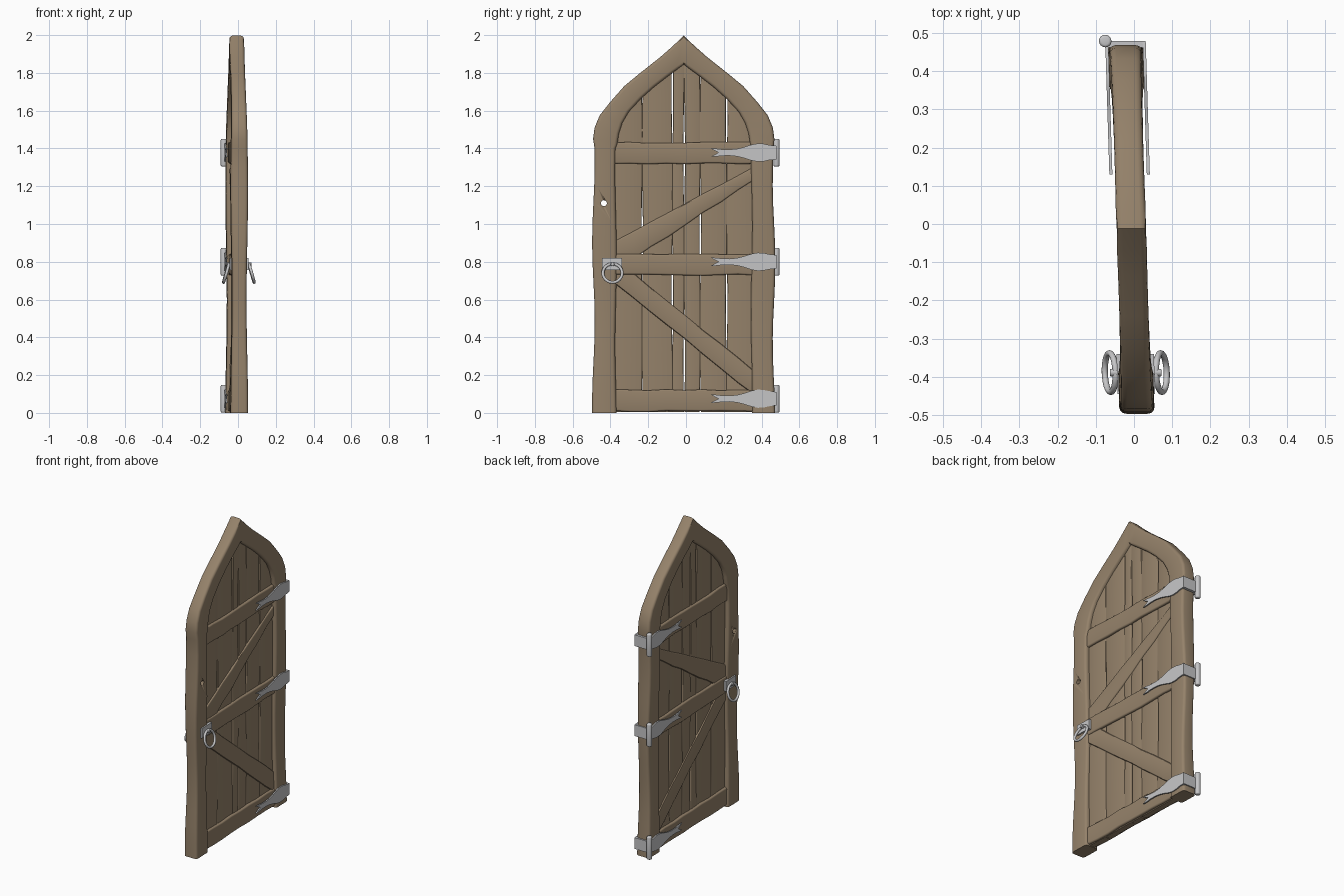
import bpy, bmesh, math, random
from mathutils import Matrix, Vector

if "Cube" in bpy.data.objects:
    bpy.data.objects.remove(bpy.data.objects["Cube"])

random.seed(4)
YC = -0.012                      # centre line of the door leaf
SHEAR = Matrix(((1, -0.031, 0, -0.0075), (0, 1, 0, 0), (0, 0, 1, 0), (0, 0, 0, 1)))


def material(name, rgb):
    m = bpy.data.materials.new(name)
    m.diffuse_color = (*rgb, 1)
    m.use_nodes = True
    m.node_tree.nodes["Principled BSDF"].inputs["Base Color"].default_value = m.diffuse_color
    return m


WOOD = material("weathered_wood", (0.30, 0.223, 0.145))
IRON = material("grey_iron", (0.56, 0.56, 0.57))


def finish(bm, name, mat, angle=32):
    """Turn a bmesh into a named object, set on the slightly swung door plane."""
    bmesh.ops.recalc_face_normals(bm, faces=bm.faces[:])
    bm.transform(SHEAR)
    me = bpy.data.meshes.new(name)
    bm.to_mesh(me)
    bm.free()
    me.materials.append(mat)
    ob = bpy.data.objects.new(name, me)
    bpy.context.collection.objects.link(ob)
    bpy.ops.object.select_all(action='DESELECT')
    bpy.context.view_layer.objects.active = ob
    ob.select_set(True)
    bpy.ops.object.shade_smooth_by_angle(angle=math.radians(angle))
    return ob


def loft(name, stations, c):
    """Rounded timber: each station is (point A, point B, half thickness) in y, z."""
    bm = bmesh.new()
    rings = []
    for a, b, h in stations:
        a, b = Vector(a), Vector(b)
        length = (b - a).length
        d = (b - a) / length
        ring = []
        for cx, ct, start in ((h - c, length - c, 0), (h - c, c, 90),
                              (c - h, c, 180), (c - h, length - c, 270)):
            for k in range(4):
                t = math.radians(start + 30 * k)
                p = a + d * (ct + c * math.cos(t))
                ring.append(bm.verts.new((cx + c * math.sin(t), p.x, p.y)))
        rings.append(ring)
    n = len(rings[0])
    for r, s in zip(rings, rings[1:]):
        for i in range(n):
            bm.faces.new((r[i], r[(i + 1) % n], s[(i + 1) % n], s[i]))
    bm.faces.new(rings[0])
    bm.faces.new(rings[-1])
    return finish(bm, name, WOOD)


def beam(name, a0, b0, a1, b1, h, wobble=0.004, n=8):
    st = []
    for k in range(n + 1):
        t = k / n
        j = [Vector((0, random.uniform(-wobble, wobble))) for _ in range(2)]
        st.append((Vector(a0).lerp(Vector(a1), t) + j[0],
                   Vector(b0).lerp(Vector(b1), t) + j[1],
                   h + random.uniform(-0.002, 0.002)))
    return loft(name, st, 0.009)


def plate(name, outline, x0, x1):
    """Flat iron plate: y, z outline extruded from x0 to x1."""
    bm = bmesh.new()
    f = bm.faces.new([bm.verts.new((x0, y, z)) for y, z in outline])
    ext = bmesh.ops.extrude_face_region(bm, geom=[f])
    bmesh.ops.translate(bm, vec=(x1 - x0, 0, 0),
                        verts=[v for v in ext['geom'] if isinstance(v, bmesh.types.BMVert)])
    return finish(bm, name, IRON)


def cylinder(name, loc, r, depth, rot=Matrix(), bevel=0.0, seg=16):
    bm = bmesh.new()
    bmesh.ops.create_cone(bm, cap_ends=True, segments=seg, radius1=r, radius2=r, depth=depth,
                          matrix=Matrix.Translation(loc) @ rot)
    if bevel:
        caps = [e for e in bm.edges if any(len(f.verts) > 4 for f in e.link_faces)]
        bmesh.ops.bevel(bm, geom=caps, offset=bevel, segments=3, profile=0.5, affect='EDGES')
    return finish(bm, name, IRON)


ALONG_X = Matrix.Rotation(math.pi / 2, 4, 'Y')

# Arched frame: outer and inner outline (distance from centre, height)
ARCH = [(.48, 1.45, .352, 1.42), (.472, 1.51, .343, 1.48), (.445, 1.575, .325, 1.535),
        (.39, 1.645, .29, 1.595), (.315, 1.73, .225, 1.665), (.23, 1.80, .155, 1.727),
        (.125, 1.883, .08, 1.785), (.06, 1.94, .035, 1.818)]


def thick(z):
    return 0.042 + 0.004 * math.cos(2 * math.pi * z / 1.2)


def half(s):
    pts = []
    for k in range(15):
        z = k * 0.1
        w = 0.007 * math.cos(2 * math.pi * z / 0.85 + 0.4 * s)
        pts.append(((YC + s * (.478 + w), z),
                    (YC + s * (.359 + 0.004 * math.sin(7 * z + s)), z), thick(z)))
    for o, oz, i, iz in ARCH:
        pts.append(((YC + s * o, oz), (YC + s * i, iz), thick(oz)))
    return pts


frame = loft("arched_frame",
             half(-1) + [((YC, 1.997), (YC, 1.845), .038)] + half(1)[::-1], 0.016)

# Keyhole through the frame
cutter = cylinder("keyhole_cutter", (0, -0.435, 1.11), 0.016, 0.3, ALONG_X)
cutter.data.materials.clear()
cutter.data.materials.append(WOOD)
mod = frame.modifiers.new("keyhole", 'BOOLEAN')
mod.operation, mod.object, mod.solver = 'DIFFERENCE', cutter, 'EXACT'
bpy.context.view_layer.objects.active = frame
bpy.ops.object.modifier_apply(modifier=mod.name)
bpy.data.objects.remove(cutter)


# Upright planks, their tops hidden in the middle of the arch
def top(y):
    d = abs(y - YC)
    mid = [((o + i) / 2, (oz + iz) / 2) for o, oz, i, iz in ARCH] + [(0, 1.92)]
    for (d0, z0), (d1, z1) in zip(mid, mid[1:]):
        if d1 <= d <= d0:
            return z0 + (z1 - z0) * (d - d0) / (d1 - d0)
    return mid[0][1]


SEAMS = [-0.40, -0.232, -0.072, -0.010, 0.075, 0.215, 0.38]
for i, (l, r) in enumerate(zip(SEAMS, SEAMS[1:])):
    st = []
    h = 0.019 + random.uniform(-0.002, 0.002)
    for k in range(19):
        t = k / 18
        gl = 0.0007 + 0.0035 * math.sin(11 * t + 2.1 * i)
        gr = 0.0007 + 0.0035 * math.sin(11 * t + 2.1 * (i + 1))
        st.append(((l + gl, 0.004 + (top(l) - 0.004) * t),
                   (r - gr, 0.004 + (top(r) - 0.004) * t), h))
    loft(f"plank_{i + 1}", st, 0.006)

# Cross rails and diagonal braces
for name, z0, z1 in (("bottom_rail", .008, .122), ("middle_rail", .73, .84), ("top_rail", 1.32, 1.43)):
    beam(name, (-.39, z0), (-.39, z1), (.37, z0), (.37, z1), 0.033)
beam("upper_diagonal", (-.37, .755), (-.37, .915), (.37, 1.24), (.37, 1.31), 0.027)
beam("lower_diagonal", (-.38, .69), (-.38, .82), (.37, .085), (.37, .215), 0.026)

# Strap hinges on both faces, joined round the edge, with a barrel
STRAP = [(.478, .036), (.44, .040), (.41, .047), (.38, .048), (.35, .043), (.31, .030),
         (.27, .020), (.23, .016), (.19, .017), (.16, .021), (.13, .022)]
for name, z in (("bottom", .075), ("middle", .80), ("top", 1.378)):
    outline = ([(y, z + w) for y, w in STRAP] + [(.172, z)]
               + [(y, z - w) for y, w in reversed(STRAP)])
    for side, s in (("right", 1), ("left", -1)):
        plate(f"{name}_strap_{side}", outline, s * 0.045, s * 0.053)
    plate(f"{name}_edge_plate", [(.462, z - .036), (.479, z - .036), (.479, z + .036), (.462, z + .036)],
          -0.053, 0.053)
    cylinder(f"{name}_hinge_barrel", (-0.053, .479, z), 0.0165, 0.146, bevel=0.007)

# Ring handles with back plates on both faces
for side, s in (("right", 1), ("left", -1)):
    plate(f"handle_plate_{side}", [(-.445, .757), (-.34, .757), (-.34, .82), (-.445, .82)],
          s * 0.03, s * 0.049)
    bpy.ops.mesh.primitive_torus_add(major_radius=0.051, minor_radius=0.008,
                                     major_segments=32, minor_segments=10)
    tmp = bpy.context.object
    bm = bmesh.new()
    bm.from_mesh(tmp.data)
    bpy.data.objects.remove(tmp)
    bm.transform(Matrix.Translation((s * 0.067, -0.389, 0.74))
                 @ Matrix.Rotation(-0.28 * s, 4, 'Y') @ ALONG_X)
    finish(bm, f"ring_handle_{side}", IRON, 60)
cylinder("handle_spindle", (0, -0.389, 0.787), 0.010, 0.135, ALONG_X, bevel=0.003)
